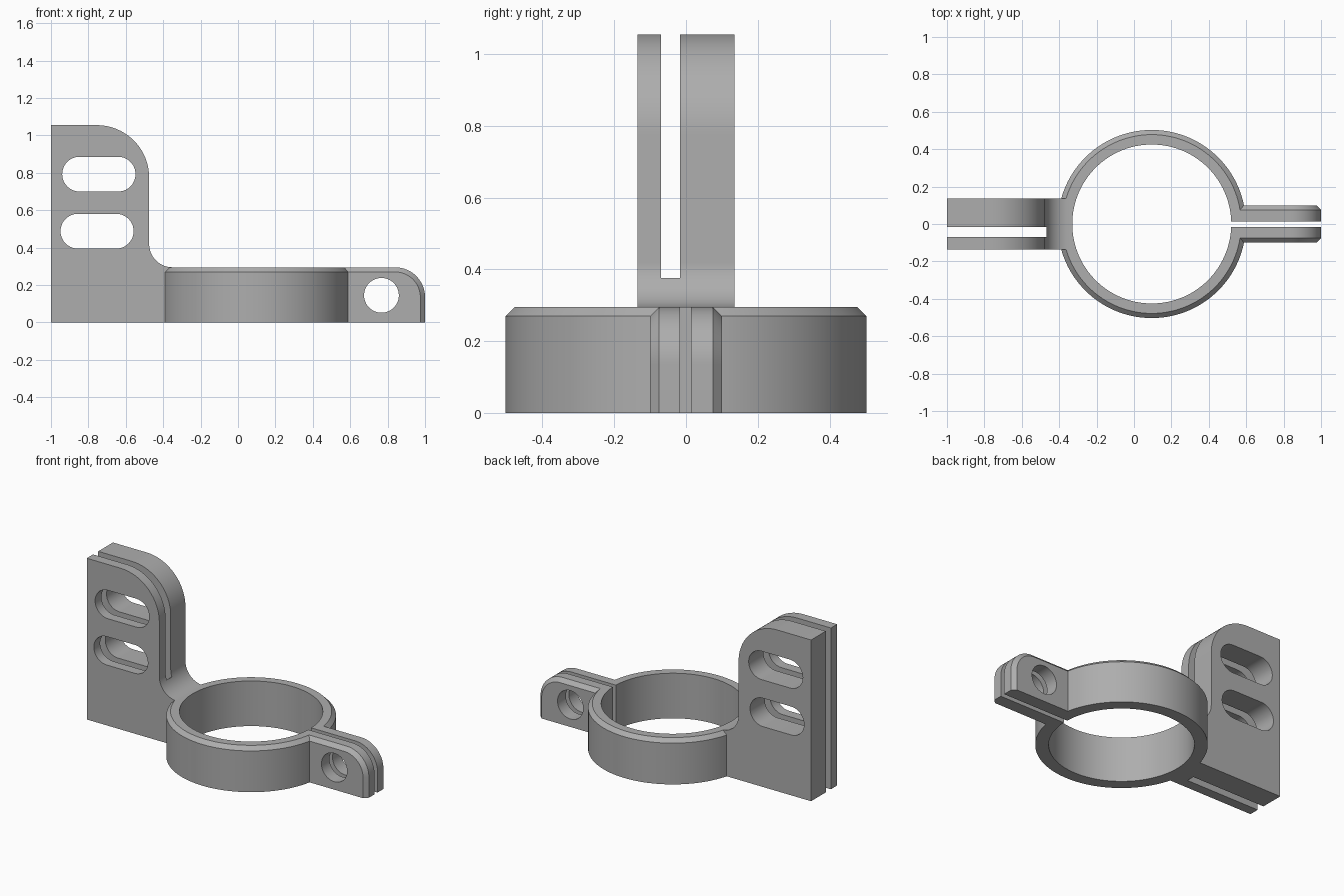
import bpy, bmesh
from math import cos, sin, radians

if "Cube" in bpy.data.objects:
    bpy.data.objects.remove(bpy.data.objects["Cube"], do_unlink=True)

CX, OUTER, BORE = 0.095, 0.503, 0.425     # ring centre and radii
HEIGHT, CHAMFER = 0.295, 0.025
GAP = (-0.017, 0.014)                     # split between the two ears

grey = bpy.data.materials.new("plain grey")
grey.use_nodes = True
grey.diffuse_color = (0.42, 0.42, 0.42, 1)
grey.node_tree.nodes["Principled BSDF"].inputs["Base Color"].default_value = (0.42, 0.42, 0.42, 1)


def arc(cx, cz, r, start, end, steps=20):
    angles = [radians(start + (end - start) * i / steps) for i in range(steps + 1)]
    return [(cx + r * cos(a), cz + r * sin(a)) for a in angles]


def loft(name, sections, closed=False):
    """Skin matching loops of points; cap the ends unless the loft is closed."""
    bm = bmesh.new()
    loops = [[bm.verts.new(p) for p in s] for s in sections]
    pairs = list(zip(loops, loops[1:]))
    if closed:
        pairs.append((loops[-1], loops[0]))
    else:
        bm.faces.new(loops[0])
        bm.faces.new(loops[-1])
    for a, b in pairs:
        for i in range(len(a)):
            j = (i + 1) % len(a)
            bm.faces.new((a[i], a[j], b[j], b[i]))
    bmesh.ops.recalc_face_normals(bm, faces=bm.faces)
    mesh = bpy.data.meshes.new(name)
    bm.to_mesh(mesh)
    bm.free()
    mesh.materials.append(grey)
    obj = bpy.data.objects.new(name, mesh)
    bpy.context.collection.objects.link(obj)
    return obj


def prism(name, outline, y0, y1):
    return loft(name, [[(x, y, z) for x, z in outline] for y in (y0, y1)])


def box(name, x0, x1, y0, y1, z0, z1):
    return prism(name, [(x0, z0), (x1, z0), (x1, z1), (x0, z1)], y0, y1)


def combine(target, other, operation):
    mod = target.modifiers.new("combine", "BOOLEAN")
    mod.operation, mod.solver, mod.object = operation, "EXACT", other
    bpy.context.view_layer.objects.active = target
    bpy.ops.object.modifier_apply(modifier=mod.name)
    bpy.data.objects.remove(other, do_unlink=True)


# Ring with a chamfered outer top edge
section = [(BORE, 0), (OUTER, 0), (OUTER, HEIGHT - CHAMFER),
           (OUTER - CHAMFER, HEIGHT), (BORE, HEIGHT)]
STEPS = 120
turns = [radians(360 * i / STEPS) for i in range(STEPS)]
clamp = loft("pipe_clamp", [[(CX + r * cos(a), r * sin(a), z) for r, z in section]
                            for a in turns], closed=True)

# Mounting bracket: rounded shoulder above, fillet down to the ring
outline = [(-1, 0), (-0.35, 0), (-0.35, HEIGHT)]
outline += arc(-0.35, HEIGHT + 0.125, 0.125, 270, 180)[1:]
outline += arc(-0.755, 0.775, 0.28, 0, 90)
outline += [(-1, 1.055)]
bracket = prism("bracket", outline, -0.135, 0.135)
combine(bracket, box("plate_slot", -1.1, -0.467, -0.07, -0.017, -0.1, 1.2), "DIFFERENCE")
for left, right, z in ((-0.94, -0.548, 0.793), (-0.949, -0.558, 0.488)):
    r = 0.093
    slot = arc(right - r, z, r, -90, 90) + arc(left + r, z, r, 90, 270)
    combine(bracket, prism("long_hole", slot, -0.3, 0.3), "DIFFERENCE")
combine(clamp, bracket, "UNION")


# Pair of ears, chamfered round the outer face
def ear_outline(inset):
    r = 0.16
    return ([(0.53, 0), (1 - inset, 0)]
            + arc(1 - r, HEIGHT - r, r - inset, 0, 90)
            + [(0.53, HEIGHT - inset)])


def ear_section(y, inset):
    return [(x, y, z) for x, z in ear_outline(inset)]


for side in (-1, 1):
    ear = loft("ear", [ear_section(0, 0), ear_section(side * 0.075, 0),
                       ear_section(side * 0.1, CHAMFER)])
    combine(clamp, ear, "UNION")

# Split between the ears and the bolt hole through them
combine(clamp, box("ear_gap", 0.4, 1.1, *GAP, -0.1, 0.5), "DIFFERENCE")
bolt = arc(0.767, 0.145, 0.093, 0, 360, 48)[:-1]
combine(clamp, prism("bolt_hole", bolt, -0.3, 0.3), "DIFFERENCE")

# Smooth curved walls, keep hard edges
bpy.ops.object.select_all(action="DESELECT")
clamp.select_set(True)
bpy.context.view_layer.objects.active = clamp
bpy.ops.object.shade_smooth_by_angle(angle=radians(25))
